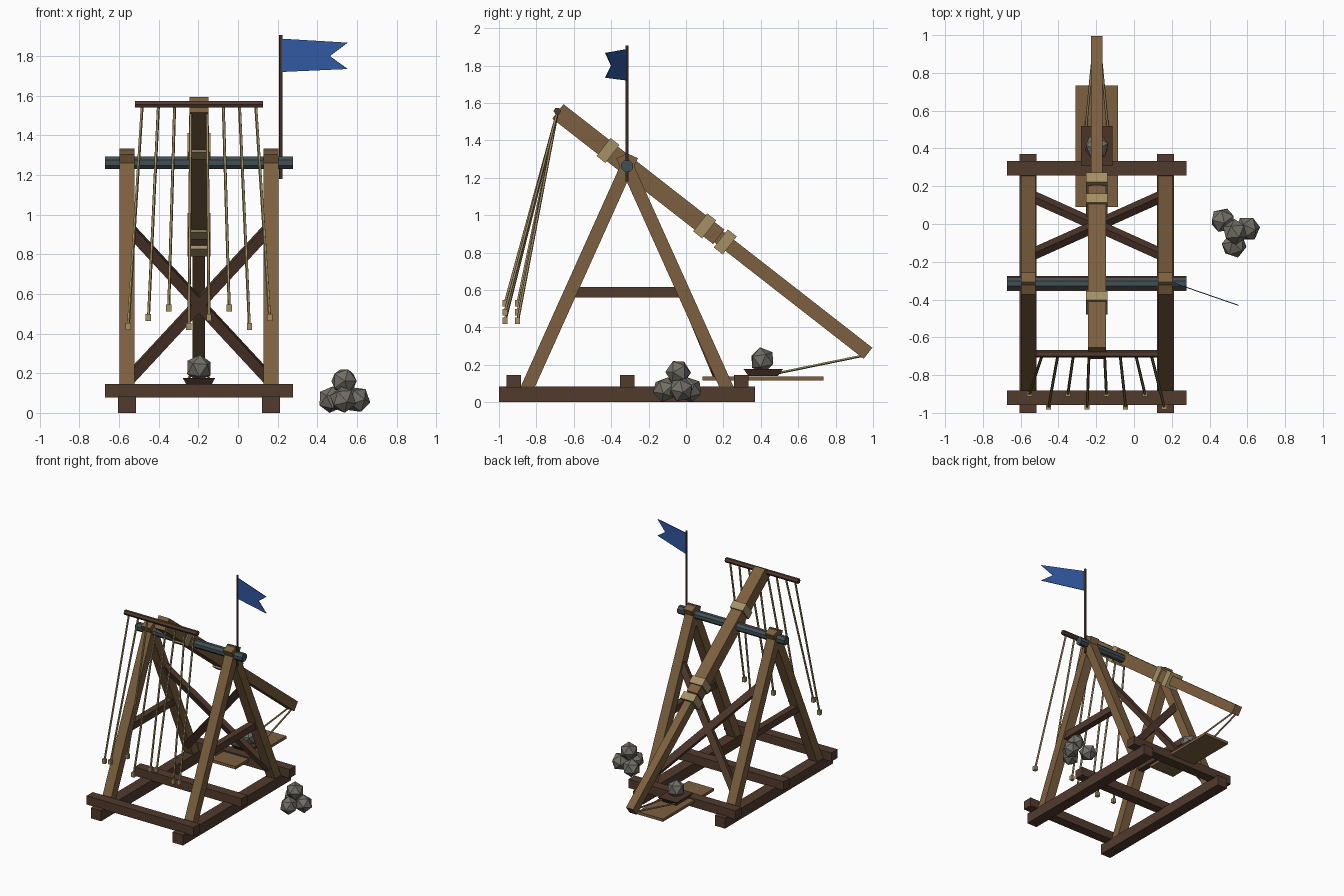
import bpy, bmesh, math
from mathutils import Vector, Matrix

old = bpy.data.objects.get("Cube")
if old:
    bpy.data.objects.remove(old, do_unlink=True)


def material(name, r, g, b):
    m = bpy.data.materials.new(name)
    m.use_nodes = True
    m.diffuse_color = (r, g, b, 1)
    m.node_tree.nodes["Principled BSDF"].inputs["Base Color"].default_value = (r, g, b, 1)
    return m


LIGHT = material("light wood", 0.20, 0.115, 0.05)
DARK = material("dark wood", 0.085, 0.043, 0.027)
ROPE = material("rope", 0.37, 0.28, 0.13)
METAL = material("dark metal", 0.055, 0.08, 0.09)
STONE = material("stone", 0.17, 0.16, 0.135)
LEATHER = material("leather", 0.07, 0.036, 0.022)
CLOTH = material("blue cloth", 0.03, 0.1, 0.36)

X = Vector((1, 0, 0))
MID = -0.197                                 # centre line of the machine
SIDES = {"right": -0.56, "left": 0.166}      # the two frames


def finish(name, bm, mat):
    bmesh.ops.recalc_face_normals(bm, faces=bm.faces[:])
    me = bpy.data.meshes.new(name)
    bm.to_mesh(me)
    bm.free()
    me.materials.append(mat)
    ob = bpy.data.objects.new(name, me)
    bpy.context.collection.objects.link(ob)
    return ob


def box(name, x, y, z, size, mat, bottom=1.0):
    """Axis-aligned block, optionally with a narrower bottom."""
    bm = bmesh.new()
    bmesh.ops.create_cube(bm, size=1)
    for v in bm.verts:
        k = bottom if v.co.z < 0 else 1
        v.co = Vector((x + v.co.x * size[0] * k, y + v.co.y * size[1] * k, z + v.co.z * size[2]))
    return finish(name, bm, mat)


def beam(name, a, b, w, t, mat):
    """Squared timber from a to b, w wide across x and t thick."""
    a, b = Vector(a), Vector(b)
    d = (b - a).normalized()
    u = (X - d * X.dot(d)).normalized()
    n = d.cross(u)
    bm = bmesh.new()
    bmesh.ops.create_cube(bm, size=1)
    for v in bm.verts:
        p, q, s = v.co
        v.co = a.lerp(b, s + 0.5) + u * p * w + n * q * t
    return finish(name, bm, mat)


def rod(name, a, b, r, mat, sides=6):
    """Faceted round bar from a to b."""
    a, b = Vector(a), Vector(b)
    bm = bmesh.new()
    bmesh.ops.create_cone(bm, cap_ends=True, segments=sides, radius1=r, radius2=r, depth=(b - a).length)
    turn = (b - a).to_track_quat('Z', 'Y').to_matrix().to_4x4()
    spin = Matrix.Rotation(math.pi / sides, 4, 'Z')
    bmesh.ops.transform(bm, matrix=Matrix.Translation((a + b) / 2) @ turn @ spin, verts=bm.verts[:])
    return finish(name, bm, mat)


def stone(name, x, y, z, r, spin):
    bm = bmesh.new()
    bmesh.ops.create_icosphere(bm, subdivisions=1, radius=r)
    turn = Matrix.Rotation(spin, 4, 'Z') @ Matrix.Rotation(spin / 2, 4, 'X')
    bmesh.ops.transform(bm, matrix=Matrix.Translation((x, y, z)) @ turn, verts=bm.verts[:])
    return finish(name, bm, STONE)


# Base: two long rails and three cross beams
for side, x in SIDES.items():
    box(side + "_rail", x, -0.315, 0.042, (0.09, 1.37, 0.084), DARK)
for label, y in (("front", -0.92), ("middle", -0.315), ("back", 0.295)):
    box(label + "_cross_beam", MID, y, 0.112, (0.95, 0.078, 0.07), DARK)

# A-frames: crossed legs with a horizontal tie
AXLE_Y, AXLE_Z = -0.315, 1.262
for side, x in SIDES.items():
    for label, s in (("front", -1), ("back", 1)):
        beam(f"{side}_{label}_leg", (x, AXLE_Y + s * 0.541, 0.06),
             (x, AXLE_Y - s * 0.026, 1.319), 0.077, 0.07, LIGHT)
    beam(side + "_tie", (x, -0.605, 0.588), (x, -0.03, 0.588), 0.05, 0.055, DARK)

# Diagonal braces between the back legs
for label, s in (("right", -1), ("left", 1)):
    beam(label + "_brace", (MID + s * 0.362, 0.155, 0.16), (MID - s * 0.362, -0.17, 0.94), 0.055, 0.04, DARK)

# Axle
rod("axle", (-0.672, AXLE_Y, AXLE_Z), (0.277, AXLE_Y, AXLE_Z), 0.034, METAL, 8)

# Throwing arm: thick beam, thin spar and rope lashings
TOP, TIP = Vector((MID, -0.685, 1.555)), Vector((MID, 0.973, 0.262))


def on_arm(y):
    return TOP.lerp(TIP, (y - TOP.y) / (TIP.y - TOP.y))


beam("arm_beam", TOP, on_arm(0.175), 0.095, 0.098, LIGHT)
beam("arm_spar", on_arm(0.12), TIP, 0.063, 0.075, LIGHT)
for i, y in enumerate((-0.417, 0.1, 0.21)):
    beam(f"lashing_{i + 1}", on_arm(y - 0.024), on_arm(y + 0.024), 0.115, 0.122, ROPE)

# Pulling bar with eight ropes and handles
rod("pull_bar", (-0.52, -0.688, 1.557), (0.126, -0.688, 1.557), 0.02, DARK)
for i in range(8):
    k = i - 3.5
    low = Vector((MID + k * 0.102, -0.968 if i % 2 else -0.9, 0.435 + 0.047 * (i % 3)))
    rod(f"pull_rope_{i + 1}", (MID + k * 0.082, -0.688, 1.55), low, 0.008, ROPE, 5)
    box(f"rope_handle_{i + 1}", *low, (0.027, 0.027, 0.035), ROPE)

# Launch plank, sling pouch, its cords and the loaded stone
box("launch_plank", MID, 0.412, 0.126, (0.225, 0.645, 0.022), LIGHT)
box("sling_pouch", MID, 0.413, 0.158, (0.165, 0.21, 0.038), LEATHER, 0.74)
for side, s in (("right", -1), ("left", 1)):
    rod(side + "_sling_cord", (MID + s * 0.015, 0.95, 0.25), (MID + s * 0.062, 0.47, 0.152), 0.007, ROPE, 5)
stone("loaded_stone", MID, 0.408, 0.226, 0.069, 0.4)

# Stone pile
for i, (x, y, z) in enumerate(((0.47, 0.02, 0.067), (0.6, -0.025, 0.067), (0.53, -0.113, 0.067),
                               (0.535, -0.042, 0.16))):
    stone(f"pile_stone_{i + 1}", x, y, z, 0.069, 0.5 + i * 0.9)

# Flag pole and swallow-tailed flag
rod("flag_pole", (0.216, AXLE_Y, 1.18), (0.216, AXLE_Y, 1.907), 0.0095, DARK)
bm = bmesh.new()
outline = ((0, 1.72), (0.335, 1.735), (0.245, 1.8), (0.335, 1.868), (0, 1.888))
bm.faces.new([bm.verts.new((0.218 + d, AXLE_Y - d * 0.345, z)) for d, z in outline])
flag = finish("flag", bm, CLOTH)
solid = flag.modifiers.new("thickness", 'SOLIDIFY')
solid.thickness = 0.005
solid.offset = 0
